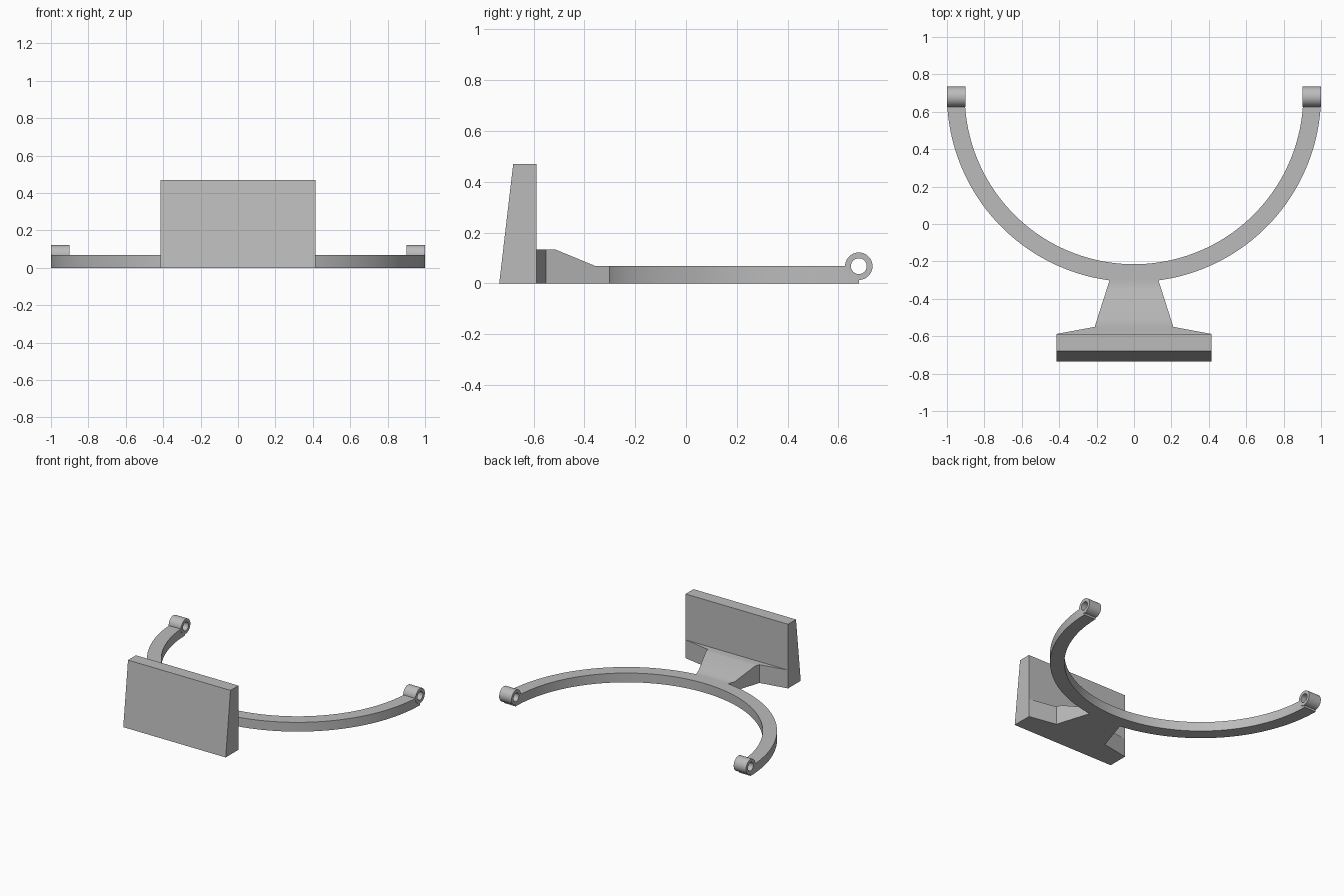
import bpy, bmesh
from math import sin, cos, asin, pi, radians

old = bpy.data.objects.get("Cube")
if old:
    bpy.data.objects.remove(old, do_unlink=True)

# Single grey material
grey = bpy.data.materials.new("plain_grey")
grey.use_nodes = True
colour = (0.5, 0.5, 0.5, 1)
grey.diffuse_color = colour
grey.node_tree.nodes["Principled BSDF"].inputs["Base Color"].default_value = colour

RING_Y, RING_OUT, RING_IN, RING_H = 0.69, 1.0, 0.905, 0.068
EYE_Y, EYE_Z, EYE_R, HOLE_R = 0.68, 0.068, 0.054, 0.031
PLATE_BACK = -0.588


def loft(name, sections, closed=False):
    """Skin a row of equal-length point loops, capped unless closed."""
    bm = bmesh.new()
    rows = [[bm.verts.new(p) for p in s] for s in sections]
    n = len(rows[0])
    pairs = list(zip(rows, rows[1:]))
    if closed:
        pairs.append((rows[-1], rows[0]))
    else:
        bm.faces.new(rows[0])
        bm.faces.new(rows[-1])
    for a, b in pairs:
        for i in range(n):
            j = (i + 1) % n
            bm.faces.new((a[i], a[j], b[j], b[i]))
    bmesh.ops.recalc_face_normals(bm, faces=bm.faces)
    mesh = bpy.data.meshes.new(name)
    bm.to_mesh(mesh)
    bm.free()
    mesh.materials.append(grey)
    ob = bpy.data.objects.new(name, mesh)
    bpy.context.collection.objects.link(ob)
    return ob


def activate(ob):
    bpy.ops.object.select_all(action='DESELECT')
    ob.select_set(True)
    bpy.context.view_layer.objects.active = ob


def circle_x(x, r, steps=48):
    return [(x, EYE_Y + r * cos(2 * pi * i / steps), EYE_Z + r * sin(2 * pi * i / steps))
            for i in range(steps)]


# Front plate with a leaning front face
plate_profile = [(-0.735, 0), (-0.68, 0.47), (PLATE_BACK, 0.47), (PLATE_BACK, 0)]
plate = loft("front_plate", [[(x, y, z) for y, z in plate_profile] for x in (-0.415, 0.415)])

# Neck: flared at the plate, sloping down to the ring (y, half width, height)
neck_steps = [(PLATE_BACK, 0.415, 0.134), (-0.55, 0.21, 0.134), (-0.515, 0.199, 0.134),
              (-0.355, 0.148, RING_H), (-0.3, 0.13, RING_H)]
neck = loft("neck", [[(-w, y, 0), (w, y, 0), (w, y, h), (-w, y, h)] for y, w, h in neck_steps])

# Half ring swept through the lower arc
steps = 96
start = pi + asin((RING_Y - EYE_Y) / RING_OUT)
sections = []
for i in range(steps + 1):
    a = start + (3 * pi - 2 * start) * i / steps
    sections.append([(r * cos(a), RING_Y + r * sin(a), z)
                     for r, z in ((RING_OUT, 0), (RING_OUT, RING_H), (RING_IN, RING_H), (RING_IN, 0))])
ring = loft("half_ring", sections)

# Pin hole bored through both ring ends
cutter = loft("pin_hole_cutter", [circle_x(x, HOLE_R) for x in (-1.2, 1.2)])
cutter.hide_render = True
bore = ring.modifiers.new("pin_hole", 'BOOLEAN')
bore.operation, bore.solver, bore.object = 'DIFFERENCE', 'EXACT', cutter
activate(ring)
bpy.ops.object.modifier_apply(modifier=bore.name)
bpy.data.objects.remove(cutter, do_unlink=True)

# Hinge eyes: hollow tubes along x at the ring ends
parts = [plate, neck, ring]
for side, s in (("left", 1), ("right", -1)):
    loops = [circle_x(s * x, r) for x, r in ((0.9, EYE_R), (1.0, EYE_R), (1.0, HOLE_R), (0.9, HOLE_R))]
    parts.append(loft(side + "_hinge_eye", loops, closed=True))

for ob in parts:
    activate(ob)
    bpy.ops.object.shade_smooth_by_angle(angle=radians(30))
